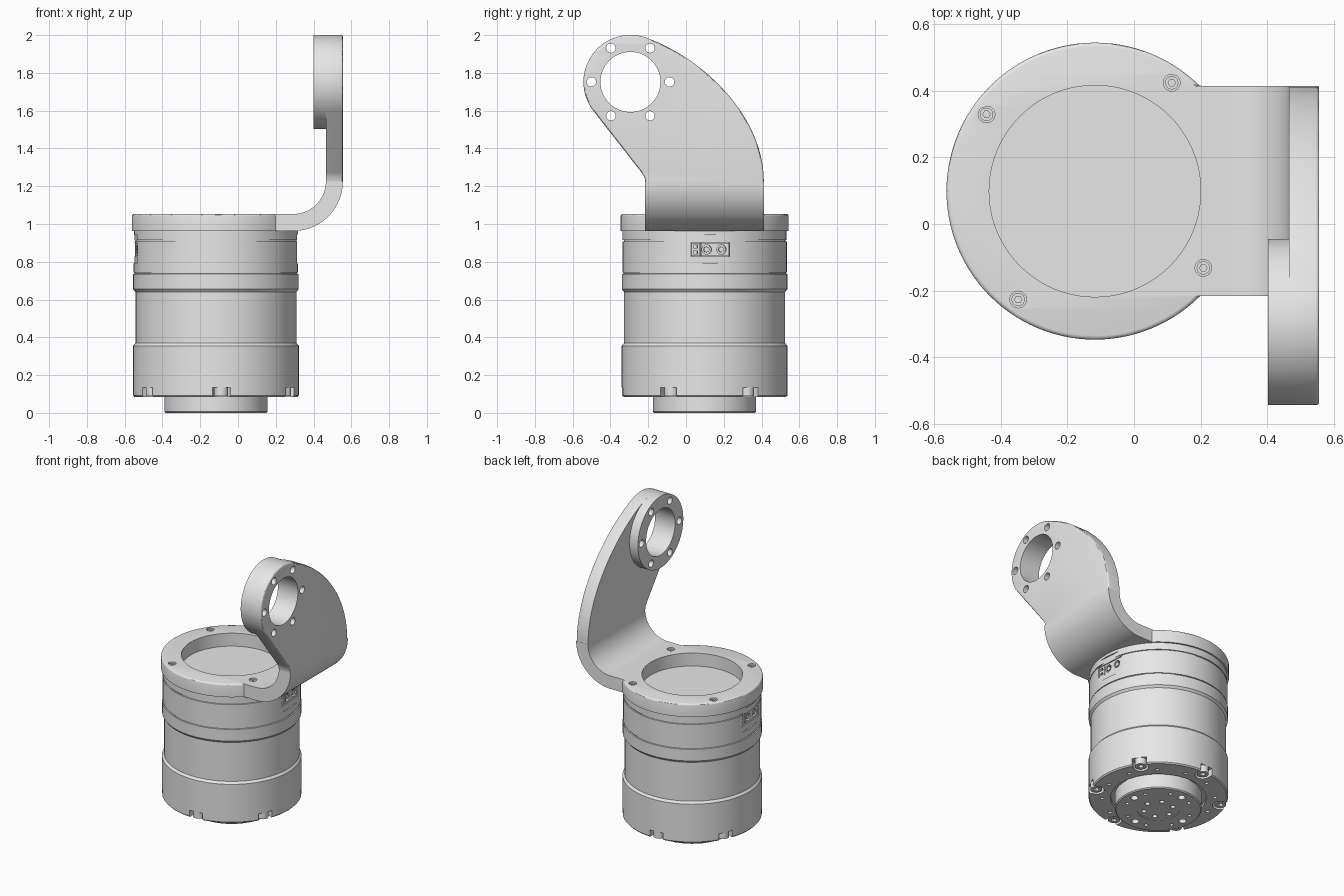
import bpy
import bmesh
from math import radians, cos, sin, pi, hypot
from mathutils import Matrix, Vector
from mathutils.geometry import interpolate_bezier

if "Cube" in bpy.data.objects:
    bpy.data.objects.remove(bpy.data.objects["Cube"])

grey = bpy.data.materials.new("plain grey")
grey.use_nodes = True
grey.diffuse_color = (0.8, 0.8, 0.8, 1)
grey.node_tree.nodes["Principled BSDF"].inputs["Base Color"].default_value = (0.8, 0.8, 0.8, 1)

CX, CY = -0.117, 0.0985                      # motor axis
AXIS = Matrix.Translation((CX, CY, 0))
TURN = radians(4)                            # motor is clocked slightly
YZ = Matrix(((0, 0, 1, 0), (1, 0, 0, 0), (0, 1, 0, 0), (0, 0, 0, 1)))
XZ = Matrix.Rotation(pi / 2, 4, 'X')
parts = []


def arc(x, y, r, a0, a1, n):
    step = radians(a1 - a0) / n
    return [(x + r * cos(radians(a0) + i * step), y + r * sin(radians(a0) + i * step)) for i in range(n + 1)]


def circle(x, y, r, n=24):
    return arc(x, y, r, 0, 360, n)[:-1]


def ring_of(count, radius, r, start=0.0, n=16, x=0, y=0):
    return [circle(x + radius * cos(start + i * 2 * pi / count),
                   y + radius * sin(start + i * 2 * pi / count), r, n) for i in range(count)]


def rect(x0, x1, y0, y1):
    return [(x0, y0), (x1, y0), (x1, y1), (x0, y1)]


def add(name, bm, matrix):
    bmesh.ops.remove_doubles(bm, verts=bm.verts, dist=1e-5)
    bmesh.ops.recalc_face_normals(bm, faces=bm.faces)
    bm.transform(matrix)
    mesh = bpy.data.meshes.new(name)
    bm.to_mesh(mesh)
    bm.free()
    mesh.materials.clear()
    mesh.materials.append(grey)
    obj = bpy.data.objects.new(name, mesh)
    bpy.context.collection.objects.link(obj)
    parts.append(obj)
    return obj


def evaluated_mesh(obj):
    bpy.context.view_layer.update()
    deps = bpy.context.evaluated_depsgraph_get()
    return bpy.data.meshes.new_from_object(obj.evaluated_get(deps))


def plate(name, loops, z0, z1, matrix=AXIS):
    """Extrude outlines (inner loops become holes) from z0 to z1."""
    curve = bpy.data.curves.new(name + "_outline", 'CURVE')
    curve.dimensions = '2D'
    curve.fill_mode = 'BOTH'
    curve.extrude = (z1 - z0) / 2
    for loop in loops:
        spline = curve.splines.new('POLY')
        spline.points.add(len(loop) - 1)
        for point, (x, y) in zip(spline.points, loop):
            point.co = (x, y, 0, 1)
        spline.use_cyclic_u = True
    temp = bpy.data.objects.new(name + "_outline", curve)
    bpy.context.collection.objects.link(temp)
    mesh = evaluated_mesh(temp)
    bm = bmesh.new()
    bm.from_mesh(mesh)
    bpy.data.objects.remove(temp)
    bpy.data.meshes.remove(mesh)
    return add(name, bm, matrix @ Matrix.Translation((0, 0, (z0 + z1) / 2)))


def lathe(name, profile, steps=96):
    bm = bmesh.new()
    verts = [bm.verts.new((r, 0, z)) for r, z in profile]
    edges = [bm.edges.new(pair) for pair in zip(verts, verts[1:])]
    bmesh.ops.spin(bm, geom=verts + edges, axis=(0, 0, 1), cent=(0, 0, 0),
                   angle=2 * pi, steps=steps, use_duplicate=False)
    return add(name, bm, AXIS)


def cut(obj, cutter):
    mod = obj.modifiers.new("cut", 'BOOLEAN')
    mod.operation = 'DIFFERENCE'
    mod.solver = 'EXACT'
    mod.object = cutter
    mesh = evaluated_mesh(obj)
    obj.modifiers.clear()
    obj.data = mesh
    parts.remove(cutter)
    bpy.data.objects.remove(cutter)


def soften(obj, width, rule):
    bm = bmesh.new()
    bm.from_mesh(obj.data)
    chosen = [e for e in bm.edges if len(e.link_faces) == 2 and e.calc_face_angle() > 0.7
              and rule((e.verts[0].co + e.verts[1].co) / 2)]
    bmesh.ops.bevel(bm, geom=chosen, offset=width, segments=3, profile=0.5, affect='EDGES')
    bm.to_mesh(obj.data)
    bm.free()


# Motor housing with output boss, seams and waist
housing = lathe("motor_housing", [
    (0, 0.004), (0.135, 0.004), (0.135, 0), (0.266, 0), (0.273, 0.007), (0.273, 0.105), (0.3, 0.105),
    (0.3, 0.085), (0.432, 0.085), (0.439, 0.093), (0.439, 0.355), (0.426, 0.37), (0.426, 0.64),
    (0.438, 0.655), (0.438, 0.736), (0.43, 0.737), (0.43, 0.743), (0.435, 0.744), (0.435, 0.907),
    (0.428, 0.908), (0.428, 0.914), (0.434, 0.915), (0.434, 0.963), (0, 0.963)])

# Bolt notches open to the outside of the lower rim
bolt_angles = [-pi / 2 + TURN + i * pi / 3 for i in range(6)]
notch = [(0.47, -0.048)] + [(0.47, 0.048)] + arc(0.4, 0, 0.048, 90, 270, 12)
notches = [[(x * cos(a) - y * sin(a), x * sin(a) + y * cos(a)) for x, y in notch] for a in bolt_angles]
cut(housing, plate("notch_cutter", notches, 0.05, 0.135))

# Flange holes and output face holes
cut(housing, plate("flange_hole_cutter", ring_of(12, 0.355, 0.012, TURN + pi / 12), 0.05, 0.115))
face_holes = (ring_of(4, 0.21, 0.024, TURN) + ring_of(8, 0.21, 0.012, TURN + pi / 8)
              + ring_of(6, 0.095, 0.016, TURN))
cut(housing, plate("output_hole_cutter", face_holes, -0.03, 0.04))

# Rim bolts with hex sockets
for i, a in enumerate(bolt_angles):
    x, y = 0.402 * cos(a), 0.402 * sin(a)
    plate(f"rim_bolt_{i + 1}", [circle(x, y, 0.037), circle(x, y, 0.018, 6)], 0.09, 0.136)

# Connectors on both sides
for side, angle in (("left", TURN), ("right", TURN + pi)):
    m = AXIS @ Matrix.Rotation(angle, 4, 'Z') @ YZ
    cut(housing, plate("pad_cutter", [rect(-0.105, 0.105, 0.79, 0.945)], 0.425, 0.5, m))
    cut(housing, plate("pocket_cutter", [rect(-0.102, 0.102, 0.828, 0.902)], 0.385, 0.5, m))
    plate(side + "_signal_socket", [rect(-0.1, -0.054, 0.83, 0.9), rect(-0.087, -0.067, 0.84, 0.858),
                                    rect(-0.087, -0.067, 0.872, 0.89)], 0.38, 0.42, m)
    pins = (-0.018, 0.06)
    plate(side + "_power_socket", [rect(-0.048, 0.1, 0.83, 0.9)]
          + [circle(u, 0.865, 0.025) for u in pins], 0.38, 0.42, m)
    plate(side + "_power_pins", [circle(u, 0.865, 0.015, 12) for u in pins], 0.38, 0.418, m)

# Clamp plate on top of the motor
LOW, HIGH, BEND = 0.963, 1.053, 0.293
screws = [radians(54.7) + i * pi / 2 for i in range(4)]
spots = [(0.398 * cos(a), 0.398 * sin(a)) for a in screws]
outline = arc(0, 0, 0.445, 45, 315, 84) + [(BEND - CX, -0.3145), (BEND - CX, 0.3145)]
clamp = plate("clamp_plate", [outline, circle(0, 0, 0.317, 80)]
              + [circle(x, y, 0.025) for x, y in spots], LOW, HIGH)
soften(clamp, 0.012, lambda p: p.z > HIGH - 0.001 and p.x < 0.22 and hypot(p.x - CX, p.y - CY) > 0.44)
for i, (x, y) in enumerate(spots):
    plate(f"plate_screw_{i + 1}", [circle(x, y, 0.02), circle(x, y, 0.011, 6)], LOW, HIGH - 0.008)

# Bend from the plate up into the arm
TOP = 1.225
plate("bracket_bend", [arc(BEND, TOP, 0.262, -90, 0, 20) + arc(BEND, TOP, 0.172, 0, -90, 20)],
      -0.413, 0.216, XZ)

# Upright arm with bearing eye
EY, EZ, ER = -0.294, 1.752, 0.249
holes = [circle(EY, EZ, 0.159, 64)] + ring_of(6, 0.207, 0.025, 0, 20, EY, EZ)
eye_arc = arc(EY, EZ, ER, 70, 217.7, 40)
start = Vector((*eye_arc[0], 0))
back_edge = interpolate_bezier(Vector((0.412, TOP, 0)), Vector((0.412, 1.565, 0)),
                               start + Vector((0.31, -0.113, 0)), start, 32)
arm_outline = [(p.x, p.y) for p in back_edge[:-1]] + eye_arc + [(-0.235, 1.272), (-0.22, 1.25), (-0.216, TOP)]
arm = plate("bracket_arm", [arm_outline] + holes, 0.465, 0.555, YZ)
soften(arm, 0.01, lambda p: p.x > 0.554 and p.z > TOP + 0.001 and hypot(p.y - EY, p.z - EZ) > 0.24)
plate("bearing_eye", [circle(EY, EZ, ER, 80)] + holes, 0.401, 0.465, YZ)

# Smooth round surfaces, keep hard edges
bpy.ops.object.select_all(action='DESELECT')
for obj in parts:
    obj.select_set(True)
bpy.context.view_layer.objects.active = parts[0]
bpy.ops.object.shade_smooth_by_angle(angle=radians(30))
